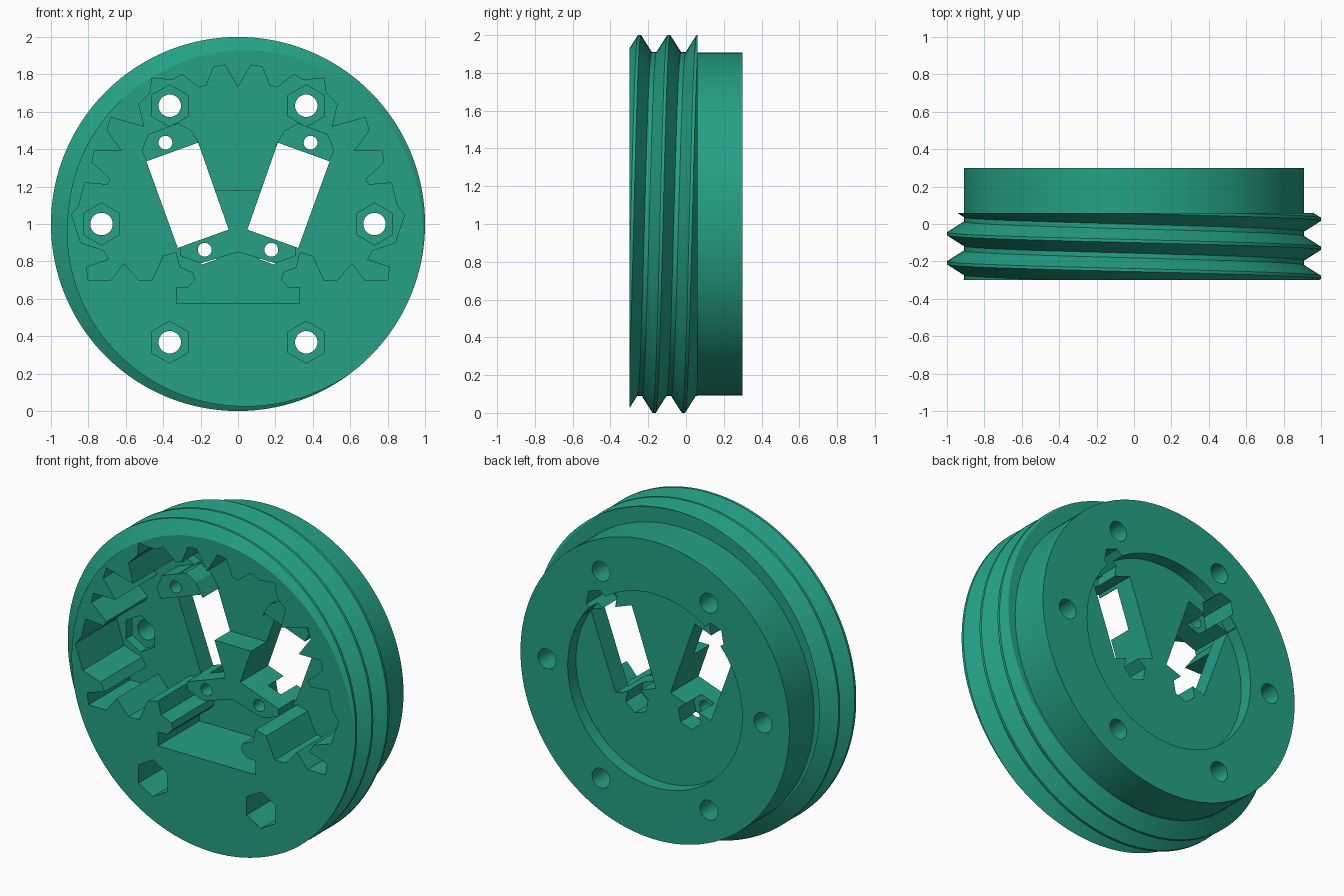
import bpy, bmesh, math
from mathutils import Vector

if "Cube" in bpy.data.objects:
    bpy.data.objects.remove(bpy.data.objects["Cube"])

N = 128                      # facets round the body
FRONT, BACK = -0.30, 0.30
FLOOR, STEP = 0.10, -0.05    # gear pocket floor, mount face
teal = bpy.data.materials.new("teal_plastic")
teal.diffuse_color = (0.018, 0.352, 0.239, 1)
teal.use_nodes = True
teal.node_tree.nodes["Principled BSDF"].inputs["Base Color"].default_value = teal.diffuse_color


def make(name, bm):
    bmesh.ops.recalc_face_normals(bm, faces=bm.faces[:])
    me = bpy.data.meshes.new(name)
    bm.to_mesh(me)
    bm.free()
    ob = bpy.data.objects.new(name, me)
    me.materials.append(teal)
    bpy.context.collection.objects.link(ob)
    return ob


def prism(name, pts, y0, y1):
    """Extrude an (x, z) outline along y."""
    bm = bmesh.new()
    a = [bm.verts.new((x, y0, z)) for x, z in pts]
    b = [bm.verts.new((x, y1, z)) for x, z in pts]
    bm.faces.new(a)
    bm.faces.new(b[::-1])
    for i in range(len(pts)):
        j = (i + 1) % len(pts)
        bm.faces.new((a[i], b[i], b[j], a[j]))
    return make(name, bm)


def ring(x, z, r, n, turn=0.0):
    return [(x + r * math.cos(turn + 2 * math.pi * i / n),
             z + r * math.sin(turn + 2 * math.pi * i / n)) for i in range(n)]


def mirrored(half):
    """Close a right-hand outline that starts and ends on x = 0."""
    return half + [(-x, z) for x, z in reversed(half) if x > 0]


def boolean(target, tool, op):
    mod = target.modifiers.new("bool", 'BOOLEAN')
    mod.operation, mod.object, mod.solver = op, tool, 'EXACT'
    bpy.context.view_layer.objects.active = target
    bpy.ops.object.modifier_apply(modifier=mod.name)
    bpy.data.objects.remove(tool)


# threaded body: helical profile trimmed flat at both ends
pitch = 0.155
profile = [(-0.065, 0.91), (-0.008, 1.0), (0.008, 1.0), (0.065, 0.91)]
turns = 6
bm = bmesh.new()
grid = []
for i in range(N):
    t = 2 * math.pi * i / N
    col = []
    for k in range(turns):
        for dy, r in profile:
            y = -0.285 + pitch * (k - 2 + i / N) + dy
            col.append(bm.verts.new((r * math.cos(t), y, 1 + r * math.sin(t))))
    grid.append(col)
for i in range(N):
    nxt, s = (grid[i + 1], 0) if i < N - 1 else (grid[0], 4)
    for j in range(turns * 4 - 1 - s):
        bm.faces.new((grid[i][j], grid[i][j + 1], nxt[j + 1 + s], nxt[j + s]))
bmesh.ops.triangulate(bm, faces=bm.faces[:])
for y, d in ((FRONT, -1), (0.06, 1)):
    bmesh.ops.bisect_plane(bm, geom=bm.verts[:] + bm.edges[:] + bm.faces[:], dist=1e-6,
                           plane_co=Vector((0, y, 0)), plane_no=Vector((0, d, 0)),
                           clear_outer=True)
    bmesh.ops.remove_doubles(bm, verts=bm.verts[:], dist=1e-5)
    rim = [e for e in bm.edges if e.is_boundary
           and all(abs(v.co.y - y) < 1e-4 for v in e.verts)]
    bmesh.ops.edgeloop_fill(bm, edges=rim)
body = make("threaded_body", bm)

# plain collar with the shallow round recess behind
boolean(body, prism("collar", ring(0, 1, 0.909, N), -0.02, BACK), 'UNION')
boolean(body, prism("back_recess", ring(0, 1, 0.59, 96), 0.22, 0.4), 'DIFFERENCE')

# toothed pocket with a lower cable bay
pocket = mirrored([
    (0, 1.73), (0.07, 1.85), (0.13, 1.84), (0.17, 1.74), (0.21, 1.73), (0.30, 1.80),
    (0.35, 1.77), (0.46, 1.78), (0.47, 1.70), (0.53, 1.64), (0.50, 1.52), (0.54, 1.53),
    (0.68, 1.57), (0.70, 1.50), (0.62, 1.39), (0.77, 1.39), (0.78, 1.33), (0.68, 1.24),
    (0.70, 1.21), (0.82, 1.22), (0.85, 1.10), (0.89, 1.05), (0.84, 0.90), (0.72, 0.86),
    (0.69, 0.81), (0.81, 0.77), (0.80, 0.70), (0.68, 0.70), (0.61, 0.79), (0.53, 0.70),
    (0.46, 0.70), (0.40, 0.83), (0.33, 0.85), (0.31, 0.77), (0.24, 0.74), (0.23, 0.70),
    (0.27, 0.66), (0.33, 0.66), (0.33, 0.575), (0, 0.575)])
# the bottom centre point is shared by both halves
boolean(body, prism("gear_pocket", pocket, -0.5, FLOOR), 'DIFFERENCE')

# raised motor mounts inside the pocket
centre = mirrored([(0, 1.18), (0.14, 1.18), (0.12, 0.98), (0.31, 0.89),
                   (0.31, 0.83), (0.20, 0.79), (0, 0.85)])
boolean(body, prism("centre_mount", centre, STEP, FLOOR + 0.02), 'UNION')
lug = [(0.515, 1.39), (0.48, 1.48), (0.32, 1.54), (0.25, 1.50), (0.20, 1.42), (0.48, 1.32)]
for s in (-1, 1):
    boolean(body, prism("upper_lug", [(s * x, z) for x, z in lug], STEP, FLOOR + 0.02), 'UNION')

# motor windows, screw holes and rear nut traps
window = [(0.49, 1.335), (0.213, 1.435), (0.05, 0.97), (0.322, 0.872)]
for s in (-1, 1):
    boolean(body, prism("window", [(s * x, z) for x, z in window], -0.6, 0.6), 'DIFFERENCE')
    for x, z in ((0.388, 1.435), (0.178, 0.862)):
        boolean(body, prism("screw", ring(s * x, z, 0.037, 24), -0.6, 0.6), 'DIFFERENCE')
        boolean(body, prism("nut_trap", ring(s * x, z, 0.08, 6, -s * math.radians(20)),
                            0.07, 0.4), 'DIFFERENCE')

# six through bolts with hexagonal front pockets
for i in range(6):
    a = i * math.pi / 3
    x, z = 0.73 * math.cos(a), 1 + 0.73 * math.sin(a)
    boolean(body, prism("bolt", ring(x, z, 0.06, 32), -0.6, 0.6), 'DIFFERENCE')
    boolean(body, prism("hex", ring(x, z, 0.112, 6, math.pi / 6), -0.6, 0.16), 'DIFFERENCE')

bpy.ops.object.select_all(action='DESELECT')
body.select_set(True)
bpy.context.view_layer.objects.active = body
bpy.ops.object.shade_smooth_by_angle(angle=math.radians(25))
